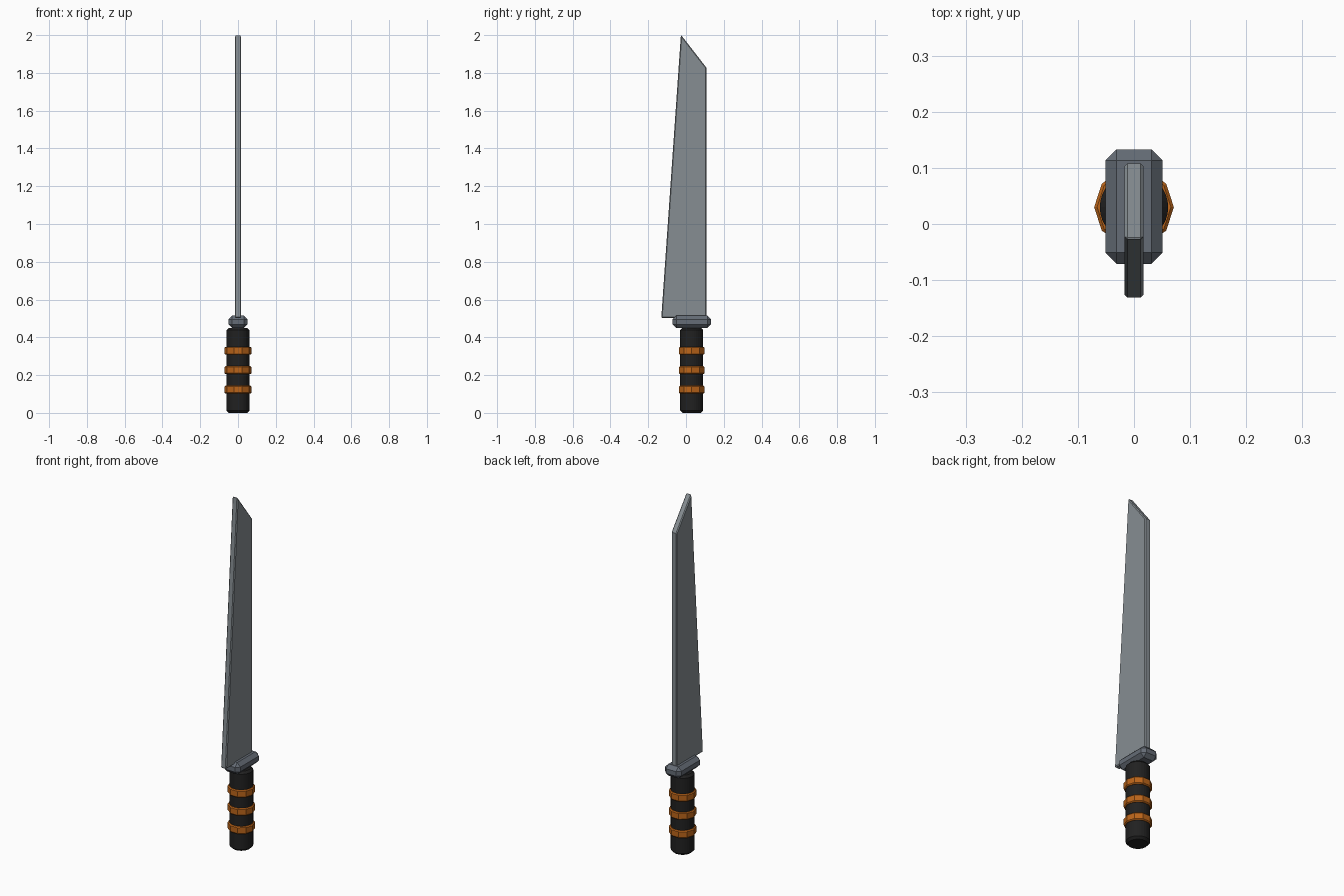
import bpy, bmesh, math
from mathutils import Matrix

if "Cube" in bpy.data.objects:
    bpy.data.objects.remove(bpy.data.objects["Cube"])


def material(name, rgb):
    m = bpy.data.materials.new(name)
    m.diffuse_color = (*rgb, 1)
    m.use_nodes = True
    m.node_tree.nodes["Principled BSDF"].inputs["Base Color"].default_value = m.diffuse_color
    return m


steel = material("steel", (0.24, 0.27, 0.29))
dark_steel = material("dark_steel", (0.13, 0.15, 0.18))
black = material("black_grip", (0.015, 0.015, 0.015))
orange = material("orange_band", (0.5, 0.13, 0.01))


def finish(name, bm, mat, chamfer, sharp_angle=40):
    """Chamfer the hard edges of a bmesh and turn it into an object."""
    bm.normal_update()
    edges = [e for e in bm.edges if e.calc_face_angle(0) > math.radians(sharp_angle)]
    bmesh.ops.bevel(bm, geom=edges, offset=chamfer, segments=1, affect='EDGES')
    bmesh.ops.recalc_face_normals(bm, faces=bm.faces)
    me = bpy.data.meshes.new(name)
    bm.to_mesh(me)
    bm.free()
    me.materials.append(mat)
    ob = bpy.data.objects.new(name, me)
    bpy.context.collection.objects.link(ob)
    return ob


def cylinder(name, sides, radius, z0, z1, mat, chamfer, turn=0):
    bm = bmesh.new()
    place = Matrix.Translation((0, 0.03, (z0 + z1) / 2)) @ Matrix.Rotation(turn, 4, 'Z')
    bmesh.ops.create_cone(bm, cap_ends=True, segments=sides, radius1=radius,
                          radius2=radius, depth=z1 - z0, matrix=place)
    return finish(name, bm, mat, chamfer)


# Blade: side profile (y, z) extruded across x
half = 0.017
bm = bmesh.new()
profile = [(-0.131, 0.503), (0.108, 0.503), (0.108, 1.828), (-0.027, 2.002)]
face = bm.faces.new([bm.verts.new((-half, y, z)) for y, z in profile])
ext = bmesh.ops.extrude_face_region(bm, geom=[face])
bmesh.ops.translate(bm, vec=(2 * half, 0, 0),
                    verts=[v for v in ext["geom"] if isinstance(v, bmesh.types.BMVert)])
bmesh.ops.recalc_face_normals(bm, faces=bm.faces)
finish("blade", bm, steel, 0.005)

# Guard: chamfered block
bm = bmesh.new()
bmesh.ops.create_cube(bm, size=1, matrix=Matrix.Translation((0, 0.031, 0.482))
                      @ Matrix.Diagonal((0.102, 0.204, 0.066, 1)))
finish("guard", bm, dark_steel, 0.02)

# Grip and its three faceted bands
cylinder("grip", 32, 0.061, 0, 0.45, black, 0.012)
for i, z in enumerate((0.123, 0.226, 0.329)):
    cylinder(f"grip_band_{i + 1}", 10, 0.071, z - 0.021, z + 0.021, orange, 0.005,
             turn=math.radians(18))
